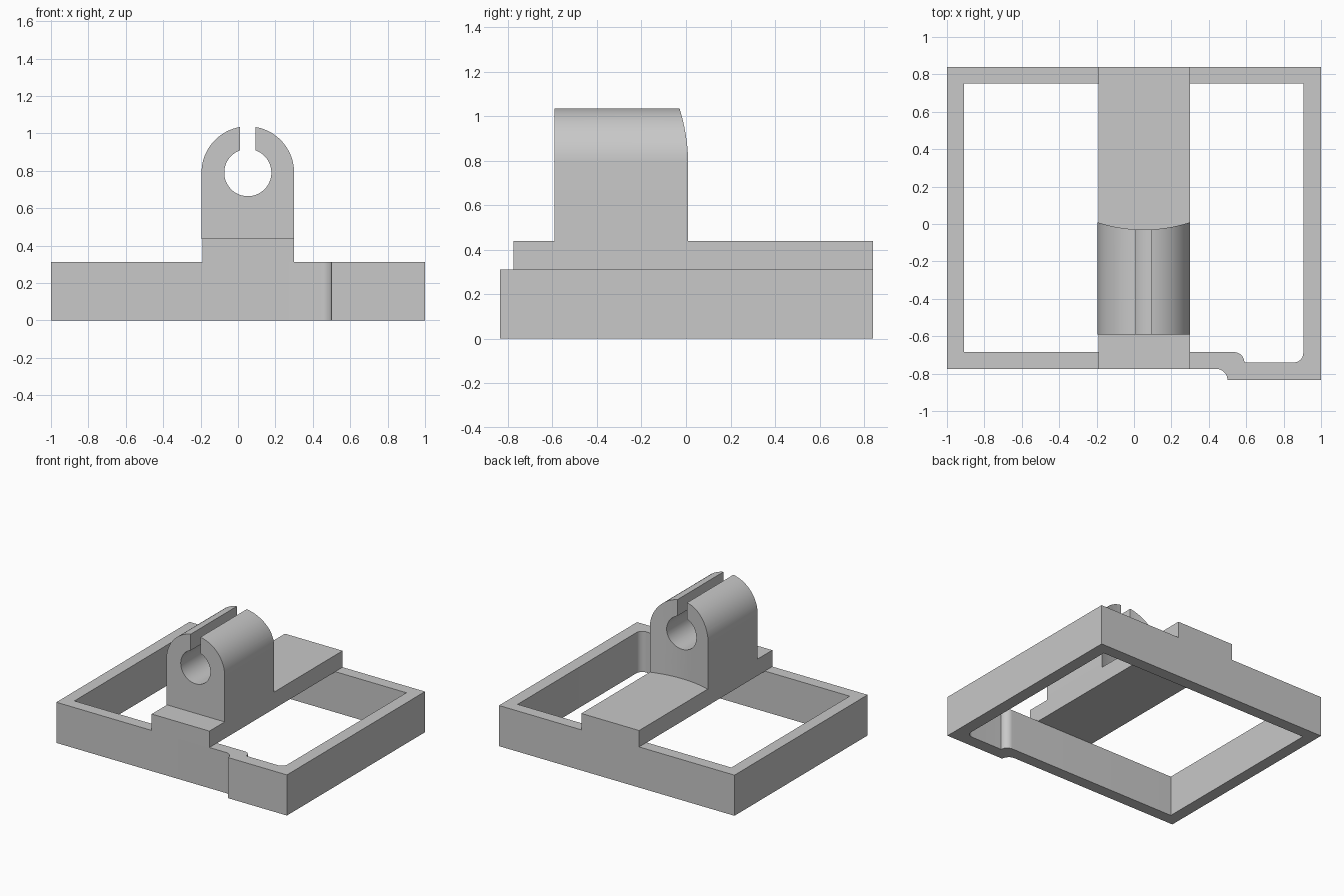
import bpy
import bmesh
from math import sin, cos, radians, acos, degrees

if "Cube" in bpy.data.objects:
    bpy.data.objects.remove(bpy.data.objects["Cube"])

grey = bpy.data.materials.new("light_grey")
grey.use_nodes = True
colour = (0.58, 0.58, 0.58, 1)
grey.diffuse_color = colour
grey.node_tree.nodes["Principled BSDF"].inputs["Base Color"].default_value = colour


def arc(cx, cy, r, start, end, steps=12):
    """Points on an arc, angles in degrees."""
    angles = [radians(start + (end - start) * i / steps) for i in range(steps + 1)]
    return [(cx + r * cos(a), cy + r * sin(a)) for a in angles]


def add_object(name, bm):
    bmesh.ops.recalc_face_normals(bm, faces=bm.faces)
    mesh = bpy.data.meshes.new(name)
    bm.to_mesh(mesh)
    bm.free()
    mesh.materials.append(grey)
    obj = bpy.data.objects.new(name, mesh)
    bpy.context.collection.objects.link(obj)
    return obj


def extrude_loops(name, loops, place, depth):
    """Fill a flat outline (with optional holes) and extrude it."""
    bm = bmesh.new()
    edges = []
    for loop in loops:
        verts = [bm.verts.new(place(u, v)) for u, v in loop]
        edges += [bm.edges.new((verts[i - 1], verts[i])) for i in range(len(verts))]
    bmesh.ops.triangle_fill(bm, use_beauty=True, use_dissolve=False, edges=edges)
    base = bm.faces[:]
    out = bmesh.ops.extrude_face_region(bm, geom=base, use_keep_orig=True)
    moved = [g for g in out["geom"] if isinstance(g, bmesh.types.BMVert)]
    bmesh.ops.translate(bm, verts=moved, vec=depth)
    return add_object(name, bm)


def smooth(obj):
    bpy.ops.object.select_all(action="DESELECT")
    obj.select_set(True)
    bpy.context.view_layer.objects.active = obj
    bpy.ops.object.shade_smooth_by_angle(angle=radians(30))


# Open frame with the stepped front corner
outer = [(-1, 0.84), (-1, -0.775)] + arc(0.44, -0.835, 0.06, 90, 0) + [(1, -0.835), (1, 0.84)]
inner = ([(-0.91, 0.75), (-0.91, -0.685)] + arc(0.535, -0.74, 0.055, 90, 0)
         + arc(0.855, -0.69, 0.05, -90, 0) + [(0.905, 0.75)])
frame = extrude_loops("frame", [outer, inner], lambda u, v: (u, v, 0), (0, 0, 0.312))
smooth(frame)

# Bridge bar lying across the frame
bar = [(-0.19, 0.31), (0.3, 0.31), (0.3, 0.438), (-0.19, 0.438)]
extrude_loops("bridge_bar", [bar], lambda u, v: (u, -0.775, v), (0, 1.615, 0))

# Clamp post: rounded top, bore and slot in one outline
cx, cz, r_out, r_in, half_slot = 0.0525, 0.79, 0.2475, 0.126, 0.042
a_out = degrees(acos(half_slot / r_out))
a_in = degrees(acos(half_slot / r_in))
post_outline = ([(cx - r_out, 0.434), (cx + r_out, 0.434)]
                + arc(cx, cz, r_out, 0, a_out, 24)
                + arc(cx, cz, r_in, a_in, a_in - 360 + 2 * (90 - a_in), 48)
                + arc(cx, cz, r_out, 180 - a_out, 180, 24))
post = extrude_loops("clamp_post", [post_outline], lambda u, v: (u, -0.59, v), (0, 0.7, 0))

# Hollow the back of the post with an upright cylinder
bm = bmesh.new()
bmesh.ops.create_cone(bm, cap_ends=True, segments=128, radius1=0.8, radius2=0.8, depth=1.2)
bmesh.ops.translate(bm, verts=bm.verts, vec=(cx, 0.77, 0.8))
cutter = add_object("post_back_cutter", bm)
cutter.hide_render = True
cutter.hide_set(True)
cut = post.modifiers.new("hollow_back", "BOOLEAN")
cut.operation = "DIFFERENCE"
cut.solver = "EXACT"
cut.object = cutter
bpy.ops.object.select_all(action="DESELECT")
post.select_set(True)
bpy.context.view_layer.objects.active = post
bpy.ops.object.modifier_apply(modifier=cut.name)
bpy.data.objects.remove(cutter)
smooth(post)
